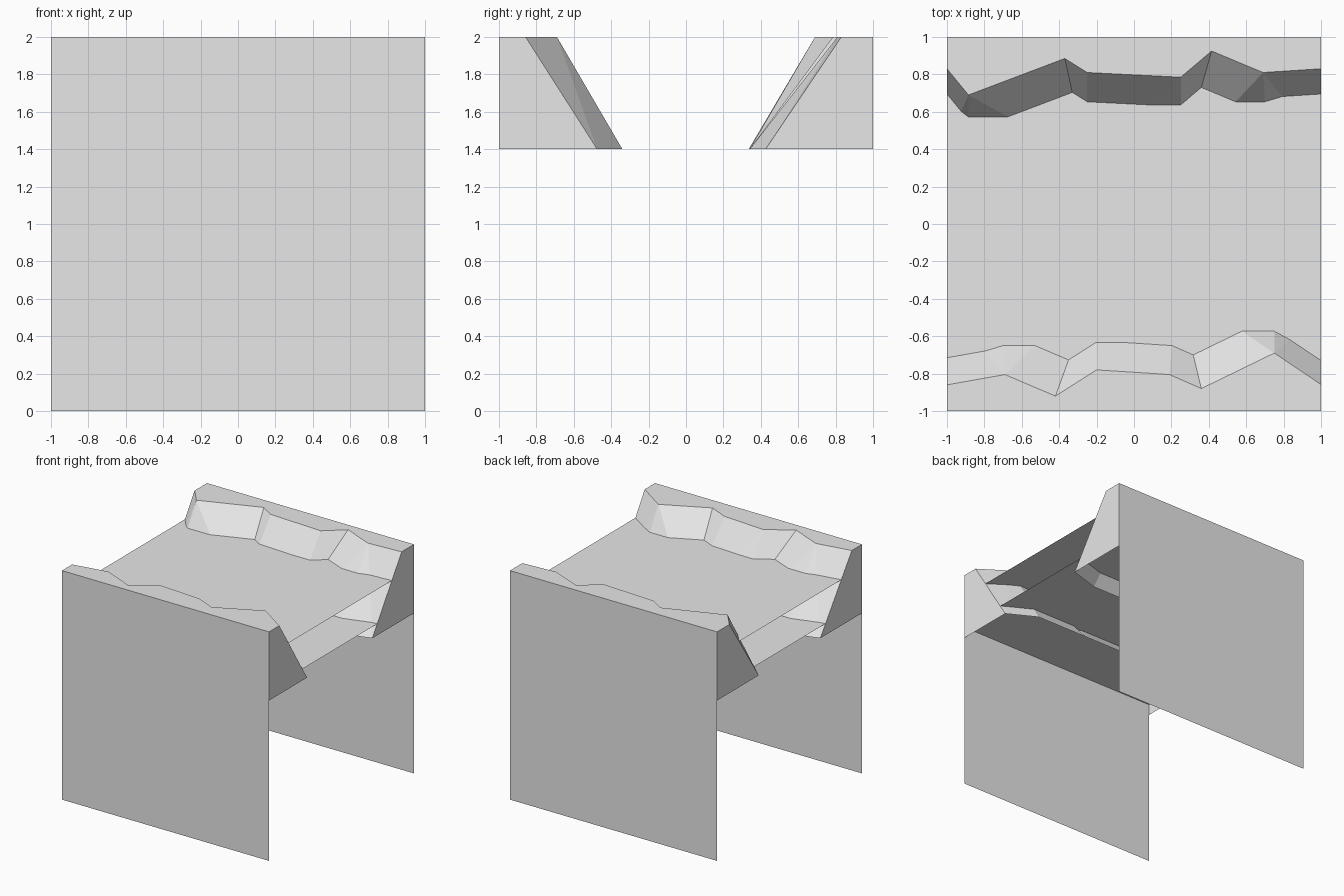
import bpy
import bmesh
from mathutils import Vector

cube = bpy.data.objects.get("Cube")
if cube:
    bpy.data.objects.remove(cube, do_unlink=True)

TOP, BOTTOM = 2.0, 1.4
UPPER, LOWER = 1.8, 1.5

stone = bpy.data.materials.new("plain_grey")
stone.use_nodes = True
stone.diffuse_color = (0.8, 0.8, 0.8, 1)
stone.node_tree.nodes["Principled BSDF"].inputs["Base Color"].default_value = (0.8, 0.8, 0.8, 1)


def add_mesh(name, faces, inside):
    """Make an object from face corner lists, turning each face away from a point."""
    bm = bmesh.new()
    for corners in faces:
        face = bm.faces.new([bm.verts.new(c) for c in corners])
        face.normal_update()
        if face.normal.dot(face.calc_center_median() - Vector(inside)) < 0:
            face.normal_flip()
    bmesh.ops.remove_doubles(bm, verts=bm.verts, dist=0.001)
    mesh = bpy.data.meshes.new(name)
    bm.to_mesh(mesh)
    bm.free()
    mesh.materials.append(stone)
    obj = bpy.data.objects.new(name, mesh)
    bpy.context.collection.objects.link(obj)


def add_bank(name, side, rim, foot, diagonals):
    """Jagged bank: flat cap, faceted slope and two end faces."""
    t = [(x, y, TOP) for x, y in rim]
    b = [(x, y, BOTTOM) for x, y in foot]
    faces = [t + [(1, side, TOP), (-1, side, TOP)]]
    for i, lean in enumerate(diagonals):
        j = i + 1
        faces.append((t[i], t[j], b[i] if lean == "r" else b[j]))
        if b[i] != b[j]:
            faces.append((b[j], b[i], t[j] if lean == "r" else t[i]))
    for k, x in ((0, -1), (-1, 1)):
        faces.append((t[k], b[k], (x, side, BOTTOM), (x, side, TOP)))
    add_mesh(name, faces, (0, side, BOTTOM))


# Jagged banks along the front and back
add_bank("front_bank", -1,
         [(-1, -.86), (-.69, -.805), (-.42, -.92), (-.2, -.78),
          (.19, -.805), (.36, -.88), (.75, -.69), (1, -.858)],
         [(-1, -.425), (-.72, -.34), (-.21, -.34), (-.21, -.34),
          (.23, -.34), (.23, -.34), (.75, -.34), (1, -.475)],
         "rlrlrrl")
add_bank("back_bank", 1,
         [(-1, .83), (-.885, .69), (-.37, .885), (-.25, .81),
          (.25, .785), (.415, .925), (.69, .81), (1, .83)],
         [(-1, .425), (-.885, .335), (-.25, .34), (-.25, .34),
          (.25, .34), (.25, .34), (.72, .34), (1, .425)],
         "rlrrrrl")

# Thin outer walls
for name, y in (("front_wall", -1), ("back_wall", 1)):
    add_mesh(name, [((-1, y, 0), (1, y, 0), (1, y, TOP), (-1, y, TOP))], (0, 0, 1))

# Flat sheets between the banks
for name, z in (("upper_sheet", UPPER), ("lower_sheet", LOWER)):
    add_mesh(name, [((-1, -1, z), (1, -1, z), (1, 1, z), (-1, 1, z))], (0, 0, 0))
